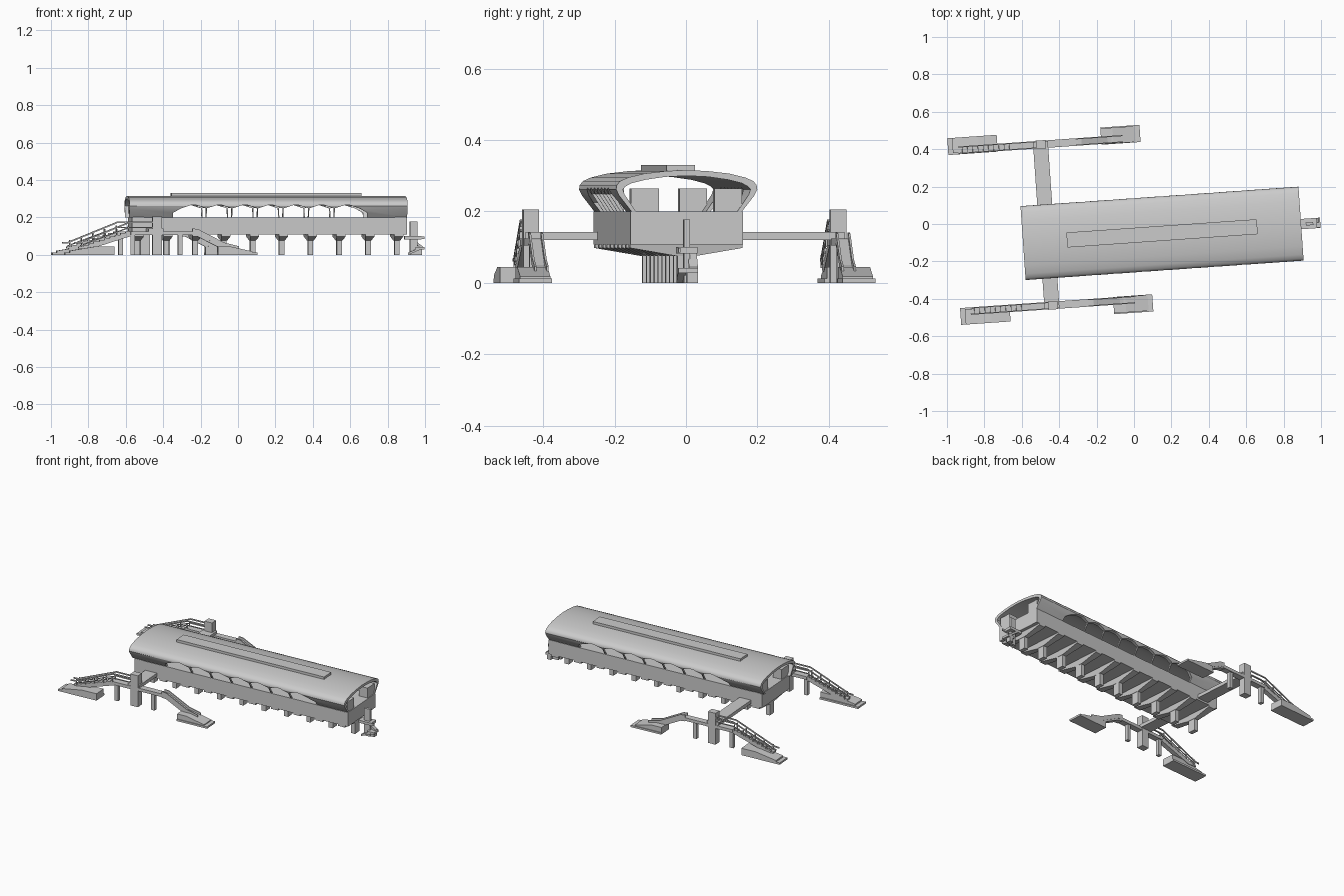
import bpy, bmesh, math
from mathutils import Matrix, Vector

if "Cube" in bpy.data.objects:
    bpy.data.objects.remove(bpy.data.objects["Cube"])

ROT = Matrix.Rotation(math.radians(4), 4, 'Z')
STATION = Matrix.Translation((0.15, -0.05, 0)) @ ROT


def finish(name, bm, frame):
    bmesh.ops.recalc_face_normals(bm, faces=bm.faces)
    me = bpy.data.meshes.new(name)
    bm.to_mesh(me)
    bm.free()
    ob = bpy.data.objects.new(name, me)
    bpy.context.collection.objects.link(ob)
    ob.matrix_world = frame
    return ob


def prism(name, pts, a, b, axis='u', frame=STATION):
    """Extrude a profile: axis u takes (v, z) points, axis v takes (u, z) points."""
    bm = bmesh.new()
    place = (lambda p, t: (t, p[0], p[1])) if axis == 'u' else (lambda p, t: (p[0], t, p[1]))
    lo = [bm.verts.new(place(p, a)) for p in pts]
    hi = [bm.verts.new(place(p, b)) for p in pts]
    n = len(pts)
    bm.faces.new(lo)
    bm.faces.new(hi)
    for i in range(n):
        bm.faces.new((lo[i], lo[(i + 1) % n], hi[(i + 1) % n], hi[i]))
    return finish(name, bm, frame)


def box(name, u0, u1, v0, v1, z0, z1, frame=STATION):
    return prism(name, [(u0, z0), (u1, z0), (u1, z1), (u0, z1)], v0, v1, 'v', frame)


def strip(name, path, thick, v0, v1, frame):
    """Ribbon following a (u, z) path with vertical thickness."""
    pts = path + [(u, z - thick) for u, z in reversed(path)]
    return prism(name, pts, v0, v1, 'v', frame)


# station body and hall floor
box("station_body", -0.73, 0.745, -0.158, 0.158, 0.108, 0.2)

# curved roof shell
outer = [(0.155, 0.2), (0.19, 0.245), (0.198, 0.262), (0.196, 0.274), (0.187, 0.285),
         (0.165, 0.295), (0.12, 0.306), (0.06, 0.313)]
inner = [(0.06, 0.297), (0.115, 0.289), (0.155, 0.279), (0.172, 0.27),
         (0.179, 0.262), (0.174, 0.247), (0.142, 0.2)]
right = outer + [(0, 0.316)]
profile = right + [(-v, z) for v, z in reversed(outer)] \
    + [(-v, z) for v, z in reversed(inner)] + [(0, 0.3)] + inner
roof = prism("roof_shell", profile, -0.745, 0.745)

# zigzag side openings
teeth = 7
step = 0.96 / teeth
zig = [(-0.51, 0.19), (0.53, 0.19), (0.53, 0.225)]
for i in range(teeth, -1, -1):
    u = -0.47 + i * step
    zig.append((u, 0.248))
    if i:
        zig += [(u - step * 0.4, 0.266), (u - step * 0.6, 0.266)]
zig.append((-0.51, 0.225))
for s in (-1, 1):
    cut = prism("opening_cutter", zig, s * 0.1, s * 0.25, 'v')
    cut.hide_render = True
    mod = roof.modifiers.new("opening", 'BOOLEAN')
    mod.operation = 'DIFFERENCE'
    mod.solver = 'EXACT'
    mod.object = cut
bpy.context.view_layer.update()
cut_mesh = bpy.data.meshes.new_from_object(roof.evaluated_get(bpy.context.evaluated_depsgraph_get()))
roof.modifiers.clear()
roof.data = cut_mesh
for ob in [o for o in bpy.data.objects if o.name.startswith("opening_cutter")]:
    bpy.data.objects.remove(ob)
bpy.ops.object.select_all(action='DESELECT')
roof.select_set(True)
bpy.context.view_layer.objects.active = roof
bpy.ops.object.shade_smooth_by_angle(angle=math.radians(32))

# ridge skylight
box("ridge_skylight", -0.51, 0.51, -0.04, 0.04, 0.305, 0.33)

# slanted struts in the openings
for i in range(1, teeth):
    u = -0.47 + i * step
    for s in (-1, 1):
        prism("roof_strut", [(s * 0.148, 0.198), (s * 0.157, 0.198), (s * 0.192, 0.252), (s * 0.178, 0.252)],
              u - 0.003, u + 0.003)

# rooms at the hall ends
for s in (-1, 1):
    box("end_room", 0.68, 0.74, s * 0.078, s * 0.156, 0.19, 0.265)
    box("end_room", -0.725, -0.665, s * 0.078, s * 0.156, 0.19, 0.265)

# piers with tapered crossheads
for i in range(10):
    u = -0.69 + i * 0.1545
    box("pier_column", u - 0.014, u + 0.014, -0.024, 0.024, 0, 0.085)
    head = prism("pier_crosshead",
                 [(-0.158, 0.112), (-0.158, 0.098), (-0.03, 0.076), (0.03, 0.076), (0.158, 0.098), (0.158, 0.112)],
                 u - 0.024, u + 0.024)
    for vert in head.data.vertices:
        if vert.co.z < 0.09:
            vert.co.x = u + (vert.co.x - u) * 0.65

# side bridges to the street entrances
box("north_bridge", -0.655, -0.575, 0.15, 0.535, 0.12, 0.142)
box("south_bridge", -0.655, -0.575, -0.36, -0.15, 0.12, 0.142)

# street entrances, mirrored across the line
for label, pos, s in (("north", (-0.50, 0.425, 0), 1), ("south", (-0.435, -0.435, 0), -1)):
    F = Matrix.Translation(pos) @ ROT

    def ebox(part, u0, u1, v0, v1, z0, z1):
        return box(label + "_" + part, u0, u1, s * v0, s * v1, z0, z1, F)

    ebox("lift_tower", -0.024, 0.028, -0.022, 0.022, 0, 0.205)
    ebox("deck", -0.14, 0.2, -0.02, 0.02, 0.105, 0.125)
    for u in (-0.128, 0.125):
        ebox("deck_post", u - 0.012, u + 0.012, -0.012, 0.012, 0, 0.11)

    # ground plinths
    v0, v1 = (-0.022, 0.068) if s > 0 else (-0.02, 0.07)
    ebox("left_plinth_base", -0.495, -0.23, v0, v1, 0, 0.012)
    prism(label + "_left_plinth", [(-0.47, 0), (-0.23, 0), (-0.23, 0.045), (-0.33, 0.045), (-0.47, 0.022)],
          s * (v0 + 0.008), s * v1, 'v', F)
    ebox("right_plinth_base", 0.325, 0.535, v0 - 0.002, v1, 0, 0.012)
    prism(label + "_right_plinth", [(0.325, 0), (0.51, 0), (0.51, 0.018), (0.39, 0.045), (0.325, 0.045)],
          s * v0, s * (v1 - 0.005), 'v', F)

    # flights: stepped left stair and right stair with parapets
    left = [(-0.42, 0.035)]
    for i in range(10):
        u, z = -0.42 + i * 0.028, 0.035 + (i + 1) * 0.009
        left += [(u + 0.001, z), (u + 0.028, z)]
    prism(label + "_left_stair", left + [(-0.14, 0.1), (-0.36, 0.03)], -0.015, 0.015, 'v', F)
    right_path = [(0.19, 0.125), (0.22, 0.122), (0.36, 0.05), (0.44, 0.03)]
    strip(label + "_right_stair", right_path, 0.025, -0.018, 0.018, F)
    for side in (-1, 1):
        c = side * 0.017
        strip(label + "_right_parapet", [(u, z + 0.016) for u, z in right_path], 0.03, c - 0.003, c + 0.003, F)
        # handrail and its posts
        rail = [(-0.44, 0.068), (-0.41, 0.07), (-0.145, 0.178), (-0.02, 0.178)]
        strip(label + "_handrail", rail, 0.008, c - 0.003, c + 0.003, F)
        mid = [(-0.41, 0.052), (-0.145, 0.15), (-0.02, 0.15)]
        strip(label + "_lower_rail", mid, 0.006, c - 0.002, c + 0.002, F)
        for i in range(5):
            u = -0.4 + i * 0.062
            z = 0.035 + (u + 0.42) * 0.32
            box(label + "_rail_post", u - 0.003, u + 0.003, c - 0.003, c + 0.003, z, z + 0.037, F)

# emergency stair at the far end
box("escape_landing", 0.74, 0.83, -0.03, 0.025, 0.083, 0.1)
box("escape_tower", 0.77, 0.81, -0.012, 0.005, 0, 0.178)
box("escape_lower_landing", 0.80, 0.848, -0.03, 0.025, 0.028, 0.042)
box("escape_lower_post", 0.81, 0.835, -0.005, 0.025, 0, 0.03)
strip("escape_flight", [(0.765, 0.1), (0.84, 0.045)], 0.016, 0.0, 0.025, STATION)
strip("escape_lower_flight", [(0.76, 0.012), (0.83, 0.042)], 0.012, -0.03, -0.008, STATION)
box("escape_rail", 0.83, 0.848, -0.03, -0.024, 0.085, 0.098)
